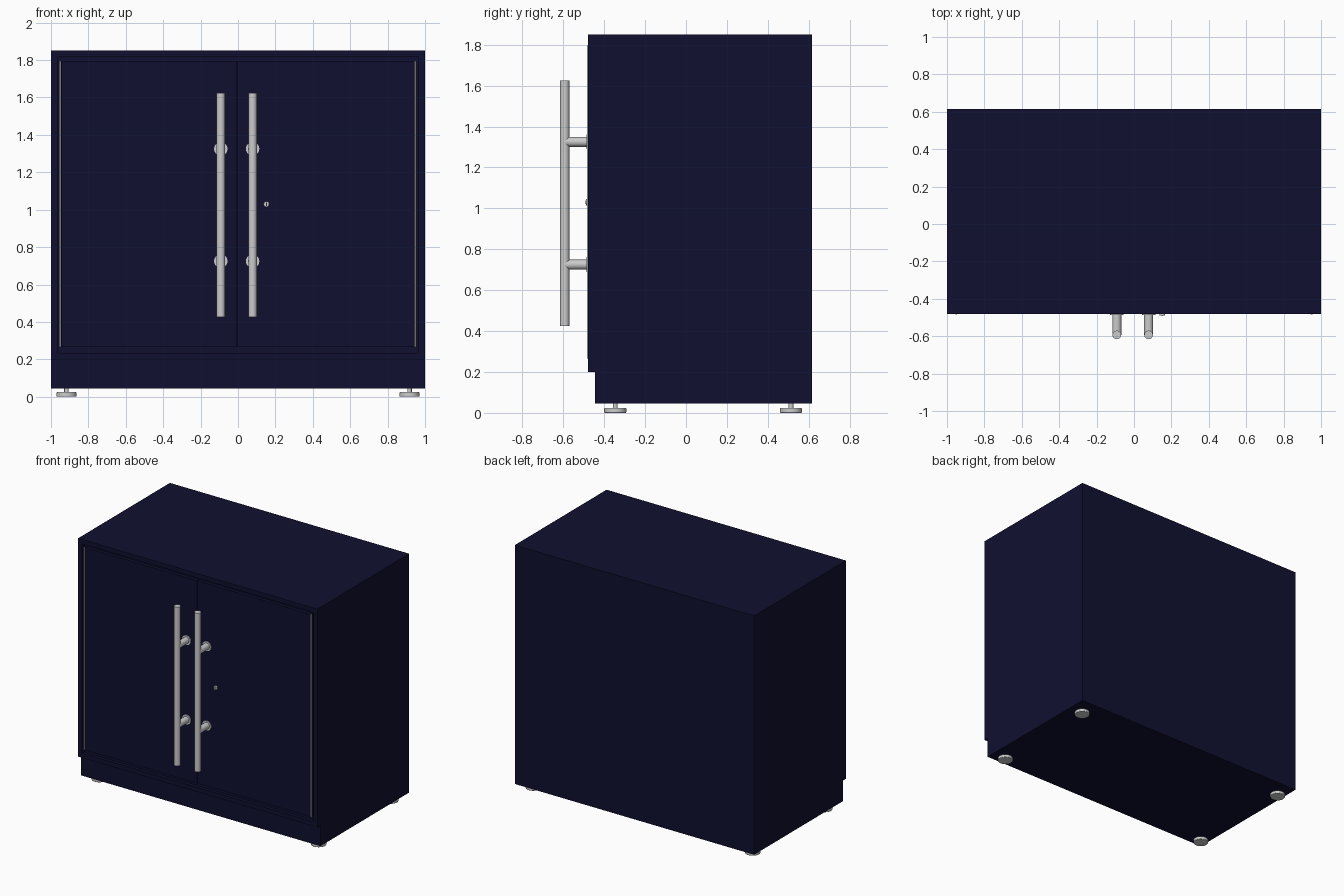
import bpy, bmesh
from math import pi

if "Cube" in bpy.data.objects:
    bpy.data.objects.remove(bpy.data.objects["Cube"])

navy = bpy.data.materials.new("navy_paint")
navy.diffuse_color = (0.005, 0.005, 0.03, 1)
navy.use_nodes = True
navy.node_tree.nodes["Principled BSDF"].inputs["Base Color"].default_value = navy.diffuse_color
dark = bpy.data.materials.new("dark_slot")
dark.diffuse_color = (0.02, 0.02, 0.02, 1)
dark.use_nodes = True
dark.node_tree.nodes["Principled BSDF"].inputs["Base Color"].default_value = dark.diffuse_color

FRONT = -0.48
RECESS = 0.025


def box(name, x0, x1, y0, y1, z0, z1, mat=None):
    bpy.ops.mesh.primitive_cube_add(size=1, location=((x0 + x1) / 2, (y0 + y1) / 2, (z0 + z1) / 2))
    o = bpy.context.object
    o.name = name
    o.scale = (x1 - x0, y1 - y0, z1 - z0)
    bpy.ops.object.transform_apply(location=False, rotation=False, scale=True)
    if mat:
        o.data.materials.append(mat)
    return o


def rod(name, r, length, loc, along_y=False, sides=32, bevel=0):
    bpy.ops.mesh.primitive_cylinder_add(vertices=sides, radius=r, depth=length, location=loc,
                                        rotation=(pi / 2 if along_y else 0, 0, 0))
    o = bpy.context.object
    o.name = name
    if bevel:
        m = o.modifiers.new("edge", 'BEVEL')
        m.width, m.segments = bevel, 2
    bpy.ops.object.shade_smooth_by_angle(angle=pi / 5)
    return o


# Cabinet body: side profile with toe-kick step, extruded across, front recessed for doors
profile = [(FRONT, 0.2), (-0.445, 0.2), (-0.445, 0.045), (0.615, 0.045), (0.615, 1.85), (FRONT, 1.85)]
bm = bmesh.new()
side = bm.faces.new([bm.verts.new((-1, y, z)) for y, z in profile])
ext = bmesh.ops.extrude_face_region(bm, geom=[side])
bmesh.ops.translate(bm, vec=(2, 0, 0), verts=[g for g in ext["geom"] if isinstance(g, bmesh.types.BMVert)])
bmesh.ops.recalc_face_normals(bm, faces=bm.faces)
front = [f for f in bm.faces if f.normal.y < -0.9 and f.calc_center_median().z > 0.5]
bmesh.ops.inset_region(bm, faces=front, thickness=0.048)
bmesh.ops.inset_region(bm, faces=front, thickness=0, depth=-RECESS)
bmesh.ops.recalc_face_normals(bm, faces=bm.faces)
me = bpy.data.meshes.new("cabinet_body")
bm.to_mesh(me)
bm.free()
me.materials.append(navy)
bpy.context.collection.objects.link(bpy.data.objects.new("cabinet_body", me))

# Doors
box("left_door", -0.945, -0.008, FRONT, FRONT + RECESS, 0.265, 1.795, navy)
box("right_door", -0.002, 0.945, FRONT, FRONT + RECESS, 0.265, 1.795, navy)

# Hinge rods along the outer door edges
for n, x in (("left", -0.951), ("right", 0.949)):
    rod(n + "_hinge", 0.005, 1.53, (x, FRONT, 1.03), sides=16)

# Bar handles with two standoffs and base discs each
for n, x in (("left", -0.092), ("right", 0.078)):
    rod(n + "_handle_bar", 0.023, 1.2, (x, -0.593, 1.025))
    for p, z in (("lower", 0.725), ("upper", 1.325)):
        rod(f"{n}_{p}_handle_post", 0.024, 0.113, (x, -0.5365, z), True)
        rod(f"{n}_{p}_handle_flange", 0.036, 0.006, (x, FRONT - 0.003, z), True)

# Lock with key slot
rod("lock", 0.015, 0.01, (0.152, FRONT - 0.005, 1.03), True, 24)
box("key_slot", 0.149, 0.155, FRONT - 0.011, FRONT - 0.005, 1.021, 1.039, dark)

# Levelling feet
for nx, x in (("left", -0.917), ("right", 0.917)):
    for ny, y in (("front", -0.346), ("back", 0.513)):
        rod(f"{ny}_{nx}_foot", 0.054, 0.024, (x, y, 0.012), bevel=0.004)
        rod(f"{ny}_{nx}_foot_stem", 0.012, 0.026, (x, y, 0.034), sides=16)
